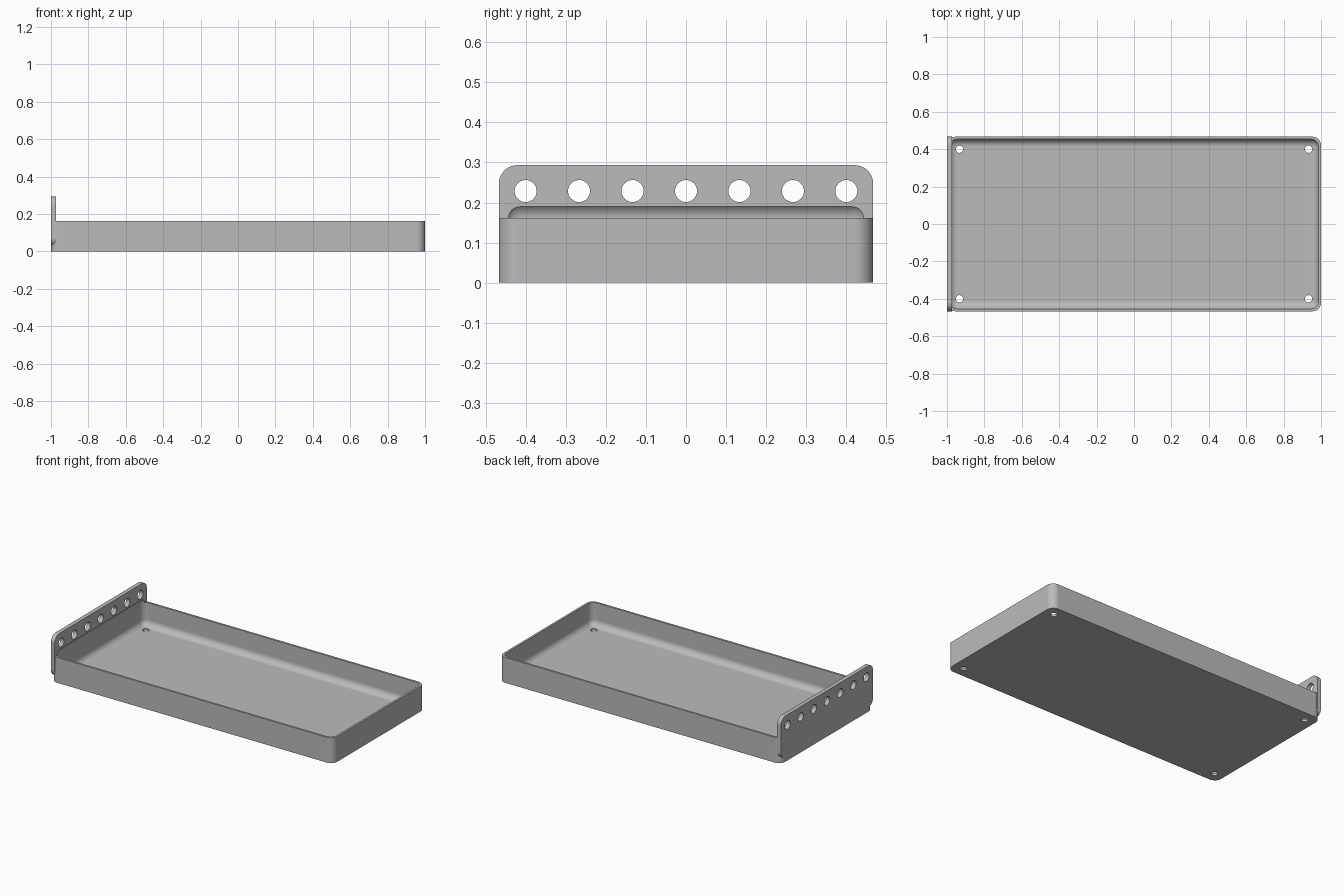
import bpy, bmesh, math
from mathutils import Matrix, Vector

cube = bpy.data.objects.get("Cube")
if cube:
    bpy.data.objects.remove(cube, do_unlink=True)

metal = bpy.data.materials.new("light_grey")
GREY = (0.5, 0.5, 0.5, 1)
metal.diffuse_color = GREY
metal.use_nodes = True
metal.node_tree.nodes["Principled BSDF"].inputs["Base Color"].default_value = GREY


def finish(name, bm):
    bmesh.ops.recalc_face_normals(bm, faces=bm.faces)
    mesh = bpy.data.meshes.new(name)
    bm.to_mesh(mesh)
    bm.free()
    mesh.materials.append(metal)
    obj = bpy.data.objects.new(name, mesh)
    bpy.context.collection.objects.link(obj)
    return obj


def rounded_box(name, low, high, radius, axis=None, segments=10):
    """Box between two corners; rounds edges along one axis, or all edges."""
    low, high = Vector(low), Vector(high)
    bm = bmesh.new()
    bmesh.ops.create_cube(bm, size=1)
    for v in bm.verts:
        v.co = (low + high) / 2 + v.co * (high - low)
    edges = [e for e in bm.edges if axis is None
             or abs((e.verts[0].co - e.verts[1].co).normalized()[axis]) > 0.9]
    bmesh.ops.bevel(bm, geom=edges, offset=radius, segments=segments,
                    profile=0.5, affect='EDGES', clamp_overlap=True)
    return finish(name, bm)


def drills(name, centres, radius, depth, rotation):
    bm = bmesh.new()
    for c in centres:
        bmesh.ops.create_cone(bm, cap_ends=True, segments=32, radius1=radius,
                              radius2=radius, depth=depth,
                              matrix=Matrix.Translation(c) @ rotation)
    return finish(name, bm)


def combine(target, tool, operation):
    tool.hide_render = True
    mod = target.modifiers.new(operation.lower(), 'BOOLEAN')
    mod.operation, mod.solver, mod.object = operation, 'EXACT', tool
    bpy.context.view_layer.objects.active = target
    bpy.ops.object.modifier_apply(modifier=mod.name)
    bpy.data.objects.remove(tool, do_unlink=True)


HALF_Y = 0.4667
WALL = 0.0133

# Tray block and the upright end plate, fused
tray = rounded_box("tray_with_end_plate", (-1, -HALF_Y, 0), (1, HALF_Y, 0.162), 0.046, axis=2)
plate = rounded_box("end_plate", (-1, -HALF_Y, 0.027), (-0.9733, HALF_Y, 0.2933), 0.046, axis=0)
combine(tray, plate, 'UNION')

# Hollow with filleted edges, which also undercuts the plate
hollow = rounded_box("hollow", (WALL - 1, WALL - HALF_Y, WALL),
                     (1 - WALL, HALF_Y - WALL, 0.2), 0.04)
combine(tray, hollow, 'DIFFERENCE')

# Row of holes in the plate
row = [Vector((-0.99, 0.4 * i / 3, 0.2287)) for i in range(-3, 4)]
combine(tray, drills("plate_holes", row, 0.0275, 0.1, Matrix.Rotation(math.pi / 2, 4, 'Y')), 'DIFFERENCE')

# Screw holes in the floor corners
corners = [Vector((0.9333 * sx, 0.4 * sy, 0)) for sx in (-1, 1) for sy in (-1, 1)]
combine(tray, drills("floor_holes", corners, 0.0195, 0.15, Matrix.Identity(4)), 'DIFFERENCE')

# Smooth fillets, crisp edges
bpy.ops.object.select_all(action='DESELECT')
tray.select_set(True)
bpy.context.view_layer.objects.active = tray
bpy.ops.object.shade_smooth_by_angle(angle=math.radians(30))
weighted = tray.modifiers.new("even_normals", 'WEIGHTED_NORMAL')
weighted.keep_sharp = True
